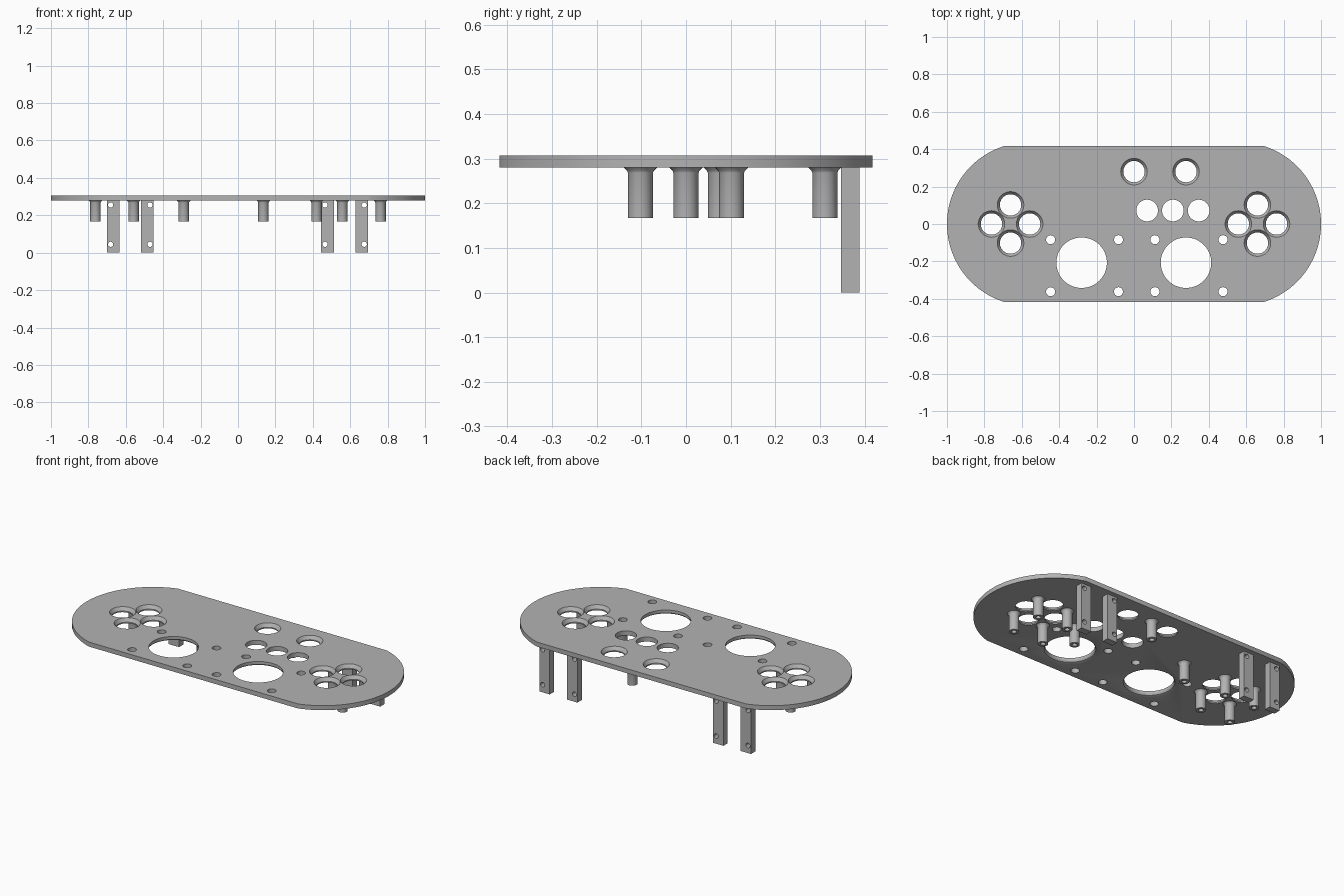
import bpy, bmesh
from math import sin, cos, pi, atan2
from mathutils import Matrix

if "Cube" in bpy.data.objects:
    bpy.data.objects.remove(bpy.data.objects["Cube"])

BOTTOM, TOP = 0.28, 0.307

grey = bpy.data.materials.new("plain grey")
grey.use_nodes = True
grey.diffuse_color = (0.45, 0.45, 0.45, 1)
grey.node_tree.nodes["Principled BSDF"].inputs["Base Color"].default_value = (0.45, 0.45, 0.45, 1)


def finish(name, bm):
    bmesh.ops.recalc_face_normals(bm, faces=bm.faces)
    mesh = bpy.data.meshes.new(name)
    bm.to_mesh(mesh)
    bm.free()
    ob = bpy.data.objects.new(name, mesh)
    mesh.materials.append(grey)
    bpy.context.collection.objects.link(ob)
    return ob


def lathe(bm, x, y, profile, sides=48):
    """Closed solid of revolution from (radius, z) pairs, capped at both ends."""
    rings = [[bm.verts.new((x + r * cos(2 * pi * i / sides), y + r * sin(2 * pi * i / sides), z))
              for i in range(sides)] for r, z in profile]
    for a, b in zip(rings, rings[1:]):
        for i in range(sides):
            j = (i + 1) % sides
            bm.faces.new((a[i], a[j], b[j], b[i]))
    bm.faces.new(rings[0])
    bm.faces.new(rings[-1])


def activate(ob):
    bpy.ops.object.select_all(action="DESELECT")
    ob.select_set(True)
    bpy.context.view_layer.objects.active = ob


def cut(ob, cutter):
    cutter.hide_render = True
    activate(ob)
    mod = ob.modifiers.new("holes", "BOOLEAN")
    mod.operation, mod.solver, mod.object = "DIFFERENCE", "EXACT", cutter
    bpy.ops.object.modifier_apply(modifier=mod.name)
    bpy.data.objects.remove(cutter)


def smooth(ob):
    activate(ob)
    bpy.ops.object.shade_smooth_by_angle(angle=0.5)


# Plate: straight long edges with a shallow arc at each end
R, HALF = 0.437, 0.418
end = atan2(HALF, 0.69 - (1 - R))
arc = [(1 - R + R * cos(t), R * sin(t)) for t in (end * (i / 24 - 1) for i in range(49))]
bm = bmesh.new()
outline = arc + [(-x, -y) for x, y in arc]
face = bm.faces.new([bm.verts.new((x, y, BOTTOM)) for x, y in outline])
ext = bmesh.ops.extrude_face_region(bm, geom=[face])
bmesh.ops.translate(bm, vec=(0, 0, TOP - BOTTOM),
                    verts=[v for v in ext["geom"] if isinstance(v, bmesh.types.BMVert)])
plate = finish("plate", bm)

# Holes through the plate
LOW, HIGH = BOTTOM - 0.02, TOP + 0.02
bm = bmesh.new()
clusters = [(s * 0.66 + dx, dy) for s in (-1, 1)
            for dx, dy in ((0.102, 0), (-0.102, 0), (0, 0.102), (0, -0.102))]
for x, y in clusters + [(0, 0.28), (0.278, 0.28)]:      # countersunk button holes
    lathe(bm, x, y, [(0.057, LOW), (0.057, BOTTOM + 0.007), (0.071, TOP), (0.071, HIGH)])
for x in (0.07, 0.208, 0.346):                          # plain button holes
    lathe(bm, x, 0.072, [(0.058, LOW), (0.058, HIGH)])
for x in (-0.28, 0.278):                                # large holes, eased underneath
    lathe(bm, x, -0.207, [(0.15, LOW), (0.15, BOTTOM), (0.14, BOTTOM + 0.004),
                          (0.135, BOTTOM + 0.013), (0.135, HIGH)], 64)
for x in (-0.446, -0.083, 0.112, 0.476):                # screw holes
    for y in (-0.084, -0.362):
        lathe(bm, x, y, [(0.024, LOW), (0.024, HIGH)], 32)
cut(plate, finish("plate_cutter", bm))
smooth(plate)

# Hollow screw posts with a flared root under the plate
posts = [(s * 0.66 + dx, dy) for s in (-1, 1) for dx in (-0.102, 0.102) for dy in (-0.102, 0.102)]
posts += [(0.136, 0.311), (-0.29, 0.077), (0.42, 0)]
for n, (x, y) in enumerate(posts):
    bm = bmesh.new()
    lathe(bm, x, y, [(0.014, 0.265), (0.014, 0.167), (0.028, 0.167), (0.028, 0.268),
                     (0.03, 0.273), (0.037, BOTTOM), (0.037, BOTTOM + 0.001)], 32)
    smooth(finish(f"screw_post_{n + 1}", bm))

# Mounting legs along the back, each with two cross holes
for n, (x, shift) in enumerate(((-0.667, -0.014), (-0.485, 0.014), (0.479, -0.014), (0.662, 0.013))):
    bm = bmesh.new()
    bmesh.ops.create_cube(bm, size=1, matrix=Matrix.Translation((x, 0.368, 0.1405))
                          @ Matrix.Diagonal((0.068, 0.041, 0.281, 1)))
    leg = finish(f"mounting_leg_{n + 1}", bm)
    bm = bmesh.new()
    for z in (0.045, 0.255):
        bmesh.ops.create_cone(bm, cap_ends=True, segments=24, radius1=0.014, radius2=0.014, depth=0.1,
                              matrix=Matrix.Translation((x + shift, 0.368, z)) @ Matrix.Rotation(pi / 2, 4, "X"))
    cut(leg, finish("leg_cutter", bm))
    smooth(leg)
